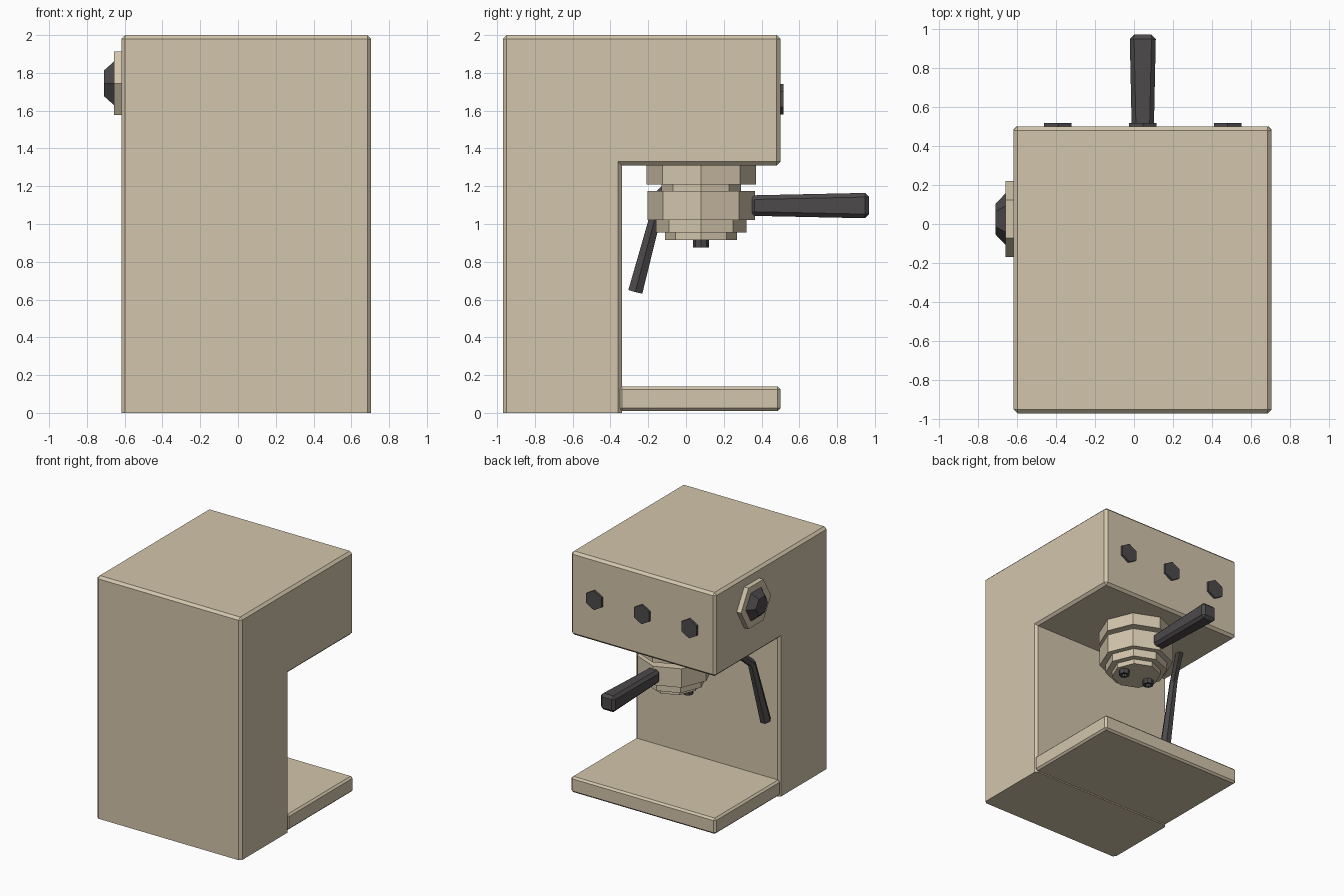
import bpy, bmesh, math
from mathutils import Vector

if "Cube" in bpy.data.objects:
    bpy.data.objects.remove(bpy.data.objects["Cube"])


def material(name, color):
    m = bpy.data.materials.new(name)
    m.diffuse_color = color
    m.use_nodes = True
    m.node_tree.nodes["Principled BSDF"].inputs["Base Color"].default_value = m.diffuse_color
    return m


TAN = material("tan_shell", (0.65, 0.56, 0.41, 1))
DARK = material("dark_plastic", (0.075, 0.068, 0.07, 1))
CX, CY = 0.045, 0.08          # axis of the brewing group


def finish(bm, name, mat):
    bmesh.ops.recalc_face_normals(bm, faces=bm.faces)
    me = bpy.data.meshes.new(name)
    bm.to_mesh(me)
    bm.free()
    me.materials.append(mat)
    ob = bpy.data.objects.new(name, me)
    bpy.context.collection.objects.link(ob)
    return ob


def bevel(bm, edges, width):
    bmesh.ops.bevel(bm, geom=edges, offset=width, segments=1,
                    affect='EDGES', profile=0.5)


def loft(name, rings, sides, mat, origin, axis=(0, 0, 1), up=(1, 0, 0), phase=0.0):
    """Capped low-poly solid; rings = (distance along axis, radius)."""
    bm = bmesh.new()
    w, u = Vector(axis).normalized(), Vector(up)
    u = (u - w * u.dot(w)).normalized()
    v = w.cross(u)
    loops = []
    for d, r in rings:
        angles = [phase + 2 * math.pi * i / sides for i in range(sides)]
        loops.append([bm.verts.new(Vector(origin) + w * d +
                                   (u * math.cos(a) + v * math.sin(a)) * r)
                      for a in angles])
    for a, b in zip(loops, loops[1:]):
        for i in range(sides):
            j = (i + 1) % sides
            bm.faces.new((a[i], a[j], b[j], b[i]))
    bm.faces.new(loops[0])
    bm.faces.new(loops[-1])
    return finish(bm, name, mat)


def box(name, lo, hi, width, mat, taper=0.0):
    """Bevelled box; taper shrinks the low-y end."""
    bm = bmesh.new()
    bmesh.ops.create_cube(bm, size=1)
    lo, hi = Vector(lo), Vector(hi)
    mid, size = (lo + hi) / 2, hi - lo
    for vert in bm.verts:
        k = 1 - taper if vert.co.y < 0 else 1
        c = vert.co
        vert.co = mid + Vector((c.x * size.x * k, c.y * size.y, c.z * size.z * k))
    bevel(bm, bm.edges[:], width)
    return finish(bm, name, mat)


# Main housing: L-shaped side profile extruded across x, edges chamfered
profile = [(-0.97, 0), (-0.97, 2), (0.5, 2), (0.5, 1.31), (-0.34, 1.31), (-0.34, 0)]
bm = bmesh.new()
face = bm.faces.new([bm.verts.new((-0.617, y, z)) for y, z in profile])
new = bmesh.ops.extrude_face_region(bm, geom=[face])["geom"]
for vert in (g for g in new if isinstance(g, bmesh.types.BMVert)):
    vert.co.x = 0.705
keep = []
for e in bm.edges:
    at_floor = all(v.co.z < 0.001 for v in e.verts)
    inner = all(abs(v.co.y + 0.34) < 0.001 and v.co.z > 1 for v in e.verts)
    if not at_floor and not inner:
        keep.append(e)
bevel(bm, keep, 0.02)
finish(bm, "housing", TAN)

# Drip tray
box("drip_tray", (-0.617, -0.355, 0.01), (0.705, 0.5, 0.14), 0.015, TAN)

# Brewing group: stacked octagonal collars
for name, z0, z1, r in [("group_collar", 1.21, 1.32, 0.29),
                        ("group_neck", 1.175, 1.21, 0.21),
                        ("filter_holder", 1.02, 1.175, 0.285),
                        ("filter_step", 0.955, 1.02, 0.24),
                        ("filter_base", 0.915, 0.955, 0.19)]:
    loft(name, [(z0, r), (z1, r)], 8, TAN, (CX, CY, 0))

# Twin hollow spouts
for side, sx in (("left", -1), ("right", 1)):
    loft("spout_" + side, [(0.92, 0.042), (0.875, 0.042), (0.875, 0.024), (0.9, 0.024)],
         8, DARK, (CX + sx * 0.12, CY, 0))

# Filter handle, widening outwards
box("filter_handle", (CX - 0.067, 0.34, 1.03), (CX + 0.067, 0.97, 1.165), 0.022, DARK, 0.2)

# Steam wand: short angled arm, then the hanging tube
top, bend, tip = Vector((-0.43, 0.04, 1.33)), Vector((-0.51, -0.13, 1.16)), Vector((-0.54, -0.268, 0.642))
for name, a, b, r0, r1 in (("wand_arm", top, bend, 0.032, 0.032),
                           ("steam_wand", bend, tip, 0.032, 0.044)):
    loft(name, [(0, r0), ((b - a).length, r1)], 6, DARK, a, b - a, (1, 0, 0))

# Side knob on a hexagonal plate
knob = dict(origin=(0, 0.025, 1.745), axis=(-1, 0, 0), up=(0, 1, 0))
loft("knob_plate", [(0.6, 0.195), (0.657, 0.195)], 6, TAN, **knob)
loft("steam_knob", [(0.65, 0.133), (0.657, 0.133), (0.71, 0.078)], 6, DARK, **knob)

# Three control buttons
for i in range(3):
    loft(f"button_{i + 1}", [(0.48, 0.081), (0.517, 0.081)], 6, DARK,
         (-0.39 + 0.435 * i, 0, 1.66), (0, 1, 0), (0, 0, 1))
